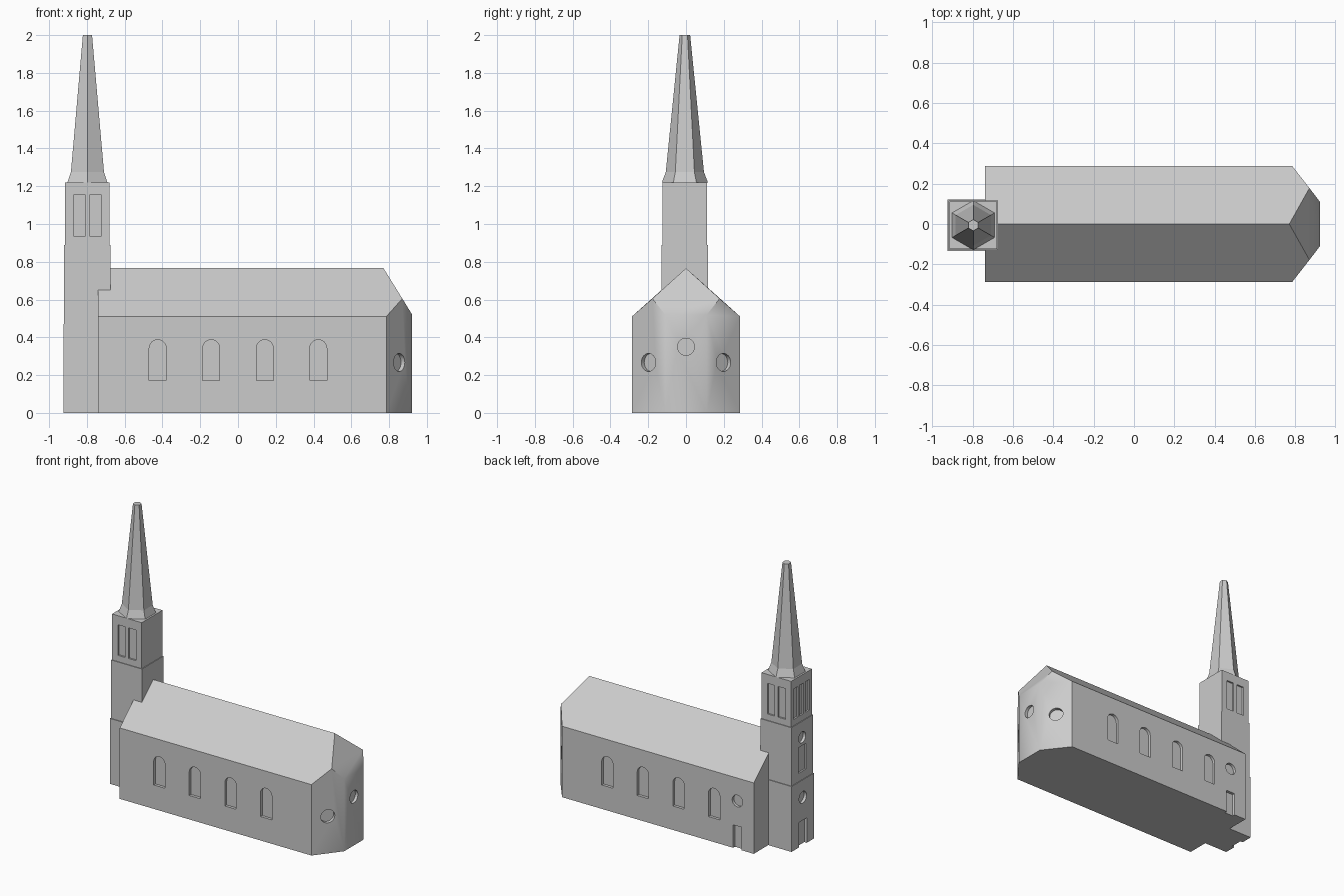
import bpy, bmesh, math
from mathutils import Vector

if "Cube" in bpy.data.objects:
    bpy.data.objects.remove(bpy.data.objects["Cube"])

stone = bpy.data.materials.new("light_grey_stone")
stone.diffuse_color = (0.6, 0.6, 0.6, 1)
stone.use_nodes = True
stone.node_tree.nodes["Principled BSDF"].inputs["Base Color"].default_value = stone.diffuse_color

TX, TY = -0.797, -0.006          # tower centre
Z = Vector((0, 0, 1))


def make(name, bm):
    bmesh.ops.recalc_face_normals(bm, faces=bm.faces[:])
    me = bpy.data.meshes.new(name)
    bm.to_mesh(me)
    bm.free()
    me.materials.append(stone)
    ob = bpy.data.objects.new(name, me)
    bpy.context.collection.objects.link(ob)
    return ob


def rect(w, z0, z1, off=0):
    return [(off - w/2, z0), (off + w/2, z0), (off + w/2, z1), (off - w/2, z1)]


def circle(r, z, n=24):
    return [(r*math.cos(2*math.pi*i/n), z + r*math.sin(2*math.pi*i/n)) for i in range(n)]


def arch(w, z0, z1, n=12):
    r = w/2
    return [(-r, z0), (r, z0)] + [(r*math.cos(math.pi*i/n), z1 - r + r*math.sin(math.pi*i/n))
                                  for i in range(n + 1)]


def add_cut(bm, profile, origin, normal, depth=0.02):
    """Add a prism that sinks a profile into a wall."""
    n = Vector((normal[0], normal[1], 0)).normalized()
    u = Z.cross(n)
    o = Vector((origin[0], origin[1], 0))
    rings = [[bm.verts.new(o + u*a + Z*b + n*d) for a, b in profile] for d in (-depth, 0.02)]
    bm.faces.new(rings[0])
    bm.faces.new(rings[1])
    k = len(profile)
    for i in range(k):
        j = (i + 1) % k
        bm.faces.new((rings[0][i], rings[0][j], rings[1][j], rings[1][i]))


def carve(ob, bm):
    """Apply the recesses, then drop the cutter."""
    cutter = make("recess_cutter", bm)
    cutter.hide_render = True
    mod = ob.modifiers.new("recesses", 'BOOLEAN')
    mod.operation = 'DIFFERENCE'
    mod.solver = 'EXACT'
    mod.object = cutter
    bpy.context.view_layer.objects.active = ob
    bpy.ops.object.modifier_apply(modifier=mod.name)
    bpy.data.objects.remove(cutter, do_unlink=True)


def smooth(ob, angle):
    bpy.ops.object.select_all(action='DESELECT')
    ob.select_set(True)
    bpy.context.view_layer.objects.active = ob
    bpy.ops.object.shade_smooth_by_angle(angle=math.radians(angle))


# nave with gabled west end and hipped, angled east end
W, X0 = 0.287, -0.74
bm = bmesh.new()
V = lambda x, y, z: bm.verts.new((x, y, z))
ridge = [V(X0, 0, 0.766), V(0.77, 0, 0.766)]
side = {}
for s in (-1, 1):
    side[s] = dict(a0=V(X0, s*W, 0), a1=V(X0, s*W, 0.51), b0=V(0.785, s*W, 0), b1=V(0.785, s*W, 0.51),
                   p=V(0.87, s*0.178, 0.605), c0=V(0.922, s*0.11, 0), c1=V(0.922, s*0.11, 0.52))
    d = side[s]
    bm.faces.new((d['a0'], d['b0'], d['b1'], d['a1']))               # long wall
    bm.faces.new((d['b0'], d['c0'], d['c1'], d['p'], d['b1']))       # angled wall
    bm.faces.new((d['a1'], d['b1'], d['p'], ridge[1], ridge[0]))     # roof slope
f, b = side[-1], side[1]
bm.faces.new((f['c0'], b['c0'], b['c1'], f['c1']))                   # end wall
bm.faces.new((f['c1'], b['c1'], b['p'], ridge[1], f['p']))           # hip
bm.faces.new((f['a0'], f['a1'], ridge[0], b['a1'], b['a0']))         # gable
bm.faces.new((f['a0'], f['b0'], f['c0'], b['c0'], b['b0'], b['a0']))  # floor
nave = make("nave", bm)

# nave windows and side door
cut = bmesh.new()
for s in (-1, 1):
    for x in (-0.425, -0.142, 0.142, 0.425):
        add_cut(cut, arch(0.09, 0.172, 0.387), (x, s*W), (0, s))
    add_cut(cut, circle(0.048, 0.267), (0.8535, s*0.1985), (0.177, s*0.137), 0.025)
add_cut(cut, circle(0.045, 0.35), (0.922, 0), (1, 0))
add_cut(cut, circle(0.042, 0.345), (-0.61, W), (0, 1))
add_cut(cut, rect(0.068, -0.02, 0.165), (-0.61, W), (0, 1))
carve(nave, cut)
smooth(nave, 40)

# tower in three slightly narrowing tiers
tiers = [("tower_base", 0.128, 0, 0.47), ("tower_middle", 0.123, 0.47, 0.89),
         ("tower_belfry", 0.118, 0.89, 1.22)]
for name, h, z0, z1 in tiers:
    bm = bmesh.new()
    bmesh.ops.create_cube(bm, size=1)
    for v in bm.verts:
        v.co = Vector((TX + v.co.x*2*h, TY + v.co.y*2*h, z0 if v.co.z < 0 else z1))
    tier = make(name, bm)
    cut = bmesh.new()
    west = (TX - h, TY)
    if name == "tower_base":        # door and round window
        add_cut(cut, rect(0.09, -0.02, 0.18), west, (-1, 0))
        add_cut(cut, circle(0.042, 0.345), west, (-1, 0))
    elif name == "tower_middle":    # window pair
        add_cut(cut, rect(0.085, 0.53, 0.715), west, (-1, 0), 0.012)
        add_cut(cut, circle(0.04, 0.775), west, (-1, 0))
    else:                           # sound slots
        for off in (-0.066, 0, 0.066):
            add_cut(cut, rect(0.046, 0.935, 1.155, off), west, (-1, 0), 0.012)
        for s in (-1, 1):
            for off in (-0.043, 0.043):
                add_cut(cut, rect(0.058, 0.935, 1.155, off), (TX, TY + s*h), (0, s), 0.012)
    carve(tier, cut)
    smooth(tier, 30)

# six-sided flared spire
bm = bmesh.new()
rings = []
for r, z in ((0.122, 1.22), (0.101, 1.275), (0.028, 2.0)):
    rings.append([bm.verts.new((TX + r*math.sin(i*math.pi/3), TY + r*math.cos(i*math.pi/3), z))
                  for i in range(6)])
for lo, hi in zip(rings, rings[1:]):
    for i in range(6):
        j = (i + 1) % 6
        bm.faces.new((lo[i], lo[j], hi[j], hi[i]))
bm.faces.new(rings[0])
bm.faces.new(rings[-1])
make("spire", bm)
